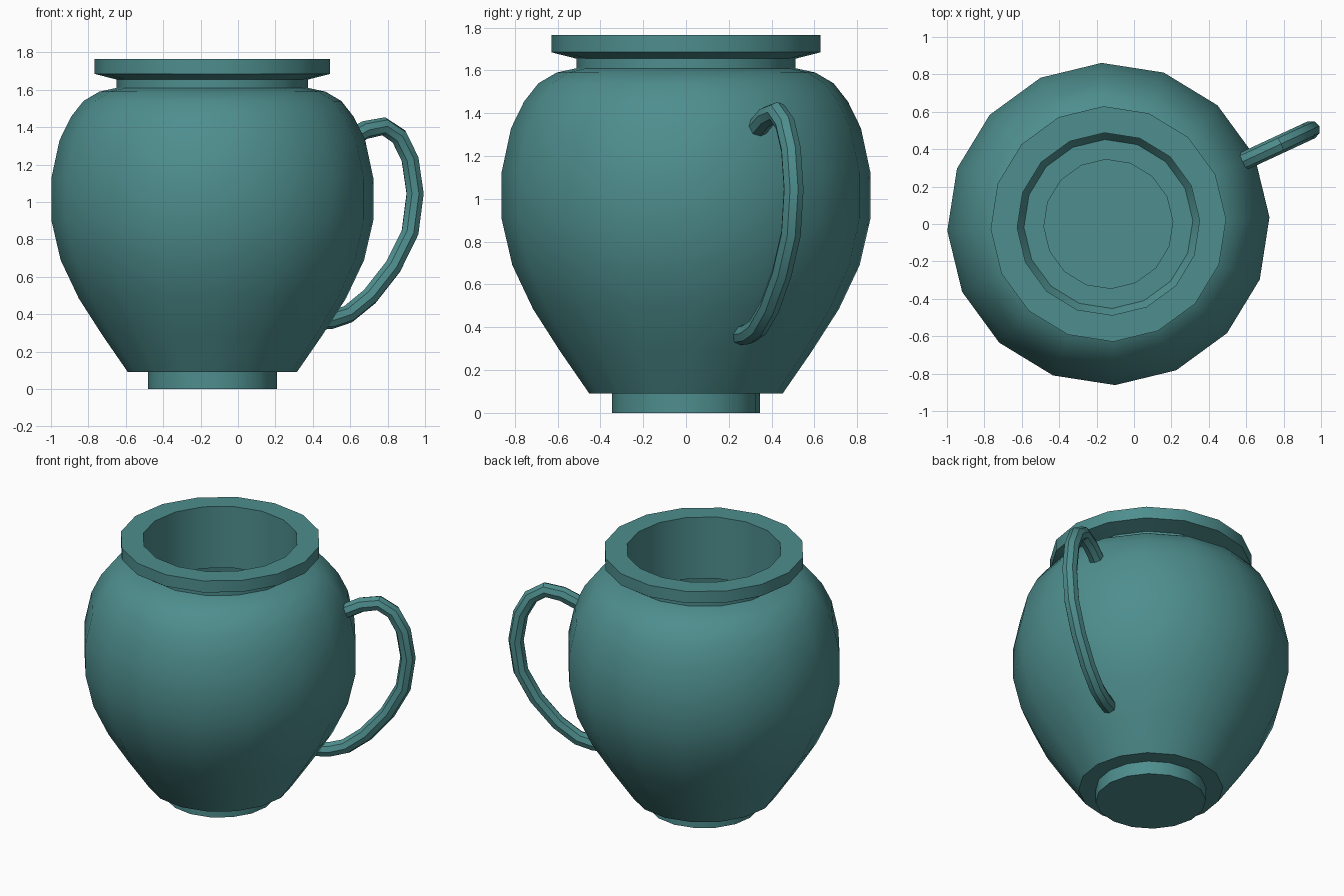
import bpy, bmesh, math
from mathutils import Vector

if "Cube" in bpy.data.objects:
    bpy.data.objects.remove(bpy.data.objects["Cube"])

CX = -0.137                 # pot axis
SIDES = 16
TURN = math.radians(2.4)    # small twist of the whole pot
HANDLE = TURN + math.radians(22.5)

glaze = bpy.data.materials.new("teal_glaze")
glaze.diffuse_color = (0.077, 0.27, 0.27, 1)
glaze.use_nodes = True
glaze.node_tree.nodes["Principled BSDF"].inputs["Base Color"].default_value = glaze.diffuse_color


def finish(name, bm):
    me = bpy.data.meshes.new(name)
    bm.to_mesh(me)
    bm.free()
    ob = bpy.data.objects.new(name, me)
    bpy.context.collection.objects.link(ob)
    me.materials.append(glaze)
    bpy.ops.object.select_all(action='DESELECT')
    ob.select_set(True)
    bpy.context.view_layer.objects.active = ob
    bpy.ops.object.shade_smooth_by_angle(angle=math.radians(35))
    return ob


def skin(bm, rings, cap_start=False, cap_end=False):
    """Join rings of points with quads, optionally capping the ends."""
    vs = [[bm.verts.new(p) for p in ring] for ring in rings]
    n = len(vs[0])
    for a, b in zip(vs, vs[1:]):
        for i in range(n):
            j = (i + 1) % n
            bm.faces.new((a[i], a[j], b[j], b[i]))
    if cap_start:
        bm.faces.new(vs[0][::-1])
    if cap_end:
        bm.faces.new(vs[-1])


def circle(r, z):
    return [(CX + r * math.cos(TURN + 2 * math.pi * i / SIDES),
             r * math.sin(TURN + 2 * math.pi * i / SIDES), z)
            for i in range(SIDES)]


# Pot: foot, belly, shoulder, neck, rim and inner neck tube in one profile
profile = [(0.345, 0), (0.345, 0.09), (0.452, 0.09), (0.59, 0.29),
           (0.715, 0.485), (0.812, 0.69), (0.862, 0.905), (0.862, 1.125),
           (0.818, 1.33), (0.757, 1.455), (0.69, 1.54), (0.605, 1.59),
           (0.513, 1.61), (0.513, 1.655), (0.63, 1.685), (0.63, 1.765),
           (0.488, 1.765), (0.488, 1.34)]
bm = bmesh.new()
skin(bm, [circle(r, z) for r, z in profile], cap_start=True)
finish("pot", bm)

# Handle: round tube swept along a path in a radial plane
path = [(0.80, 1.335), (0.90, 1.385), (1.01, 1.405), (1.10, 1.35),
        (1.165, 1.23), (1.195, 1.045), (1.165, 0.837), (1.066, 0.655),
        (0.928, 0.495), (0.80, 0.40), (0.70, 0.37), (0.61, 0.365)]
out = Vector((math.cos(HANDLE), math.sin(HANDLE), 0))
side = Vector((-math.sin(HANDLE), math.cos(HANDLE), 0))
pts = [Vector((CX, 0, z)) + out * r for r, z in path]
rings = []
for k, p in enumerate(pts):
    t = (pts[min(k + 1, len(pts) - 1)] - pts[max(k - 1, 0)]).normalized()
    up = t.cross(side)
    rings.append([p + 0.049 * (side * math.cos(a) + up * math.sin(a))
                  for a in (2 * math.pi * i / 8 for i in range(8))])
bm = bmesh.new()
skin(bm, rings, True, True)
bmesh.ops.recalc_face_normals(bm, faces=bm.faces)
finish("handle", bm)
